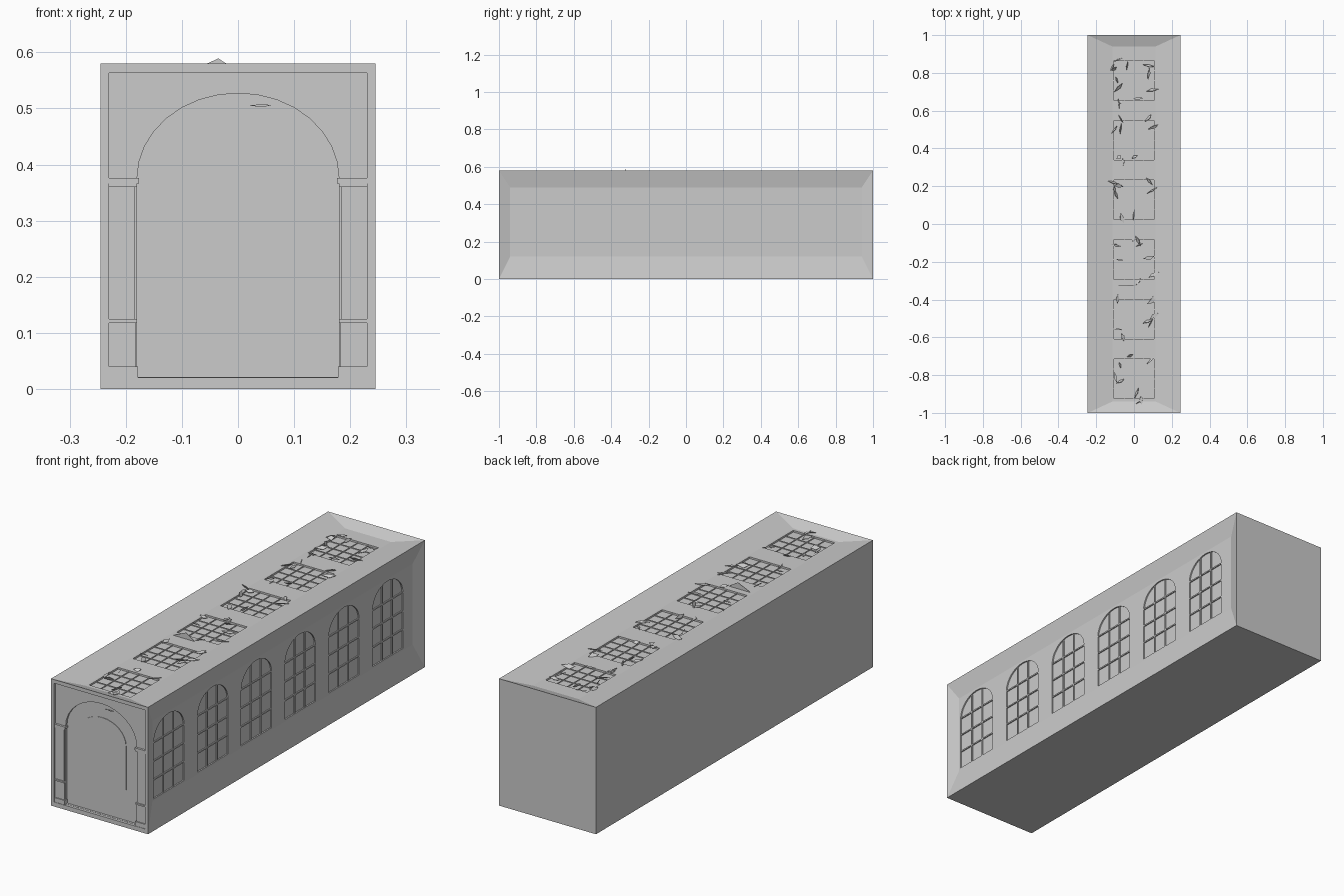
import bpy, bmesh, math, random
from mathutils import Matrix, Vector

old = bpy.data.objects.get("Cube")
if old:
    bpy.data.objects.remove(old, do_unlink=True)

GREY = (0.6, 0.6, 0.6, 1)
stone = bpy.data.materials.new("stone grey")
stone.use_nodes = True
stone.diffuse_color = GREY
for node in stone.node_tree.nodes:
    if node.type == 'BSDF_PRINCIPLED':
        node.inputs["Base Color"].default_value = GREY

W, L, H = 0.245, 1.0, 0.58          # half width, half length, height
DIP = 0.02                          # how far the wall and roof sink inwards
WALL, ROOF = W - DIP, H - DIP
BAYS = [-0.82 + 0.316 * i for i in range(6)]


def finish(name, bm):
    bmesh.ops.recalc_face_normals(bm, faces=bm.faces)
    mesh = bpy.data.meshes.new(name)
    bm.to_mesh(mesh)
    bm.free()
    mesh.materials.append(stone)
    ob = bpy.data.objects.new(name, mesh)
    bpy.context.collection.objects.link(ob)
    return ob


def add_box(bm, x, y, z):
    """Add a box given its (low, high) range on each axis."""
    size = Vector([r[1] - r[0] for r in (x, y, z)])
    mid = Vector([(r[1] + r[0]) / 2 for r in (x, y, z)])
    m = Matrix.Translation(mid) @ Matrix.Diagonal((*size, 1))
    bmesh.ops.create_cube(bm, size=1, matrix=m)


def add_prism(bm, profile, axis, a, b, matrix=Matrix()):
    """Extrude a 2D profile along x, y or z."""
    place = {'x': lambda u, v, d: (d, u, v), 'y': lambda u, v, d: (u, d, v),
             'z': lambda u, v, d: (u, v, d)}[axis]
    lo = [bm.verts.new(matrix @ Vector(place(u, v, a))) for u, v in profile]
    hi = [bm.verts.new(matrix @ Vector(place(u, v, b))) for u, v in profile]
    bm.faces.new(lo)
    bm.faces.new(hi)
    for i in range(len(lo)):
        j = (i + 1) % len(lo)
        bm.faces.new((lo[i], lo[j], hi[j], hi[i]))


def arch(mid, half, base, spring, rise, steps=16):
    """Outline of a round-headed opening."""
    pts = [(mid - half, base), (mid + half, base)]
    for i in range(steps + 1):
        t = math.pi * i / steps
        pts.append((mid + half * math.cos(t), spring + rise * math.sin(t)))
    return pts


def cut(target, bm):
    """Subtract a cutter from the target and discard it."""
    cutter = finish("cutter", bm)
    cutter.hide_render = True
    mod = target.modifiers.new("cut", 'BOOLEAN')
    mod.operation, mod.solver, mod.object = 'DIFFERENCE', 'EXACT', cutter
    bpy.context.view_layer.objects.active = target
    bpy.ops.object.modifier_apply(modifier="cut")
    bpy.data.objects.remove(cutter, do_unlink=True)


def sink(bm, direction, low, high):
    """Inset the face on one side and move it to the given inner rectangle."""
    face = max(bm.faces, key=lambda f: f.normal.dot(direction))
    bmesh.ops.inset_individual(bm, faces=[face], thickness=0.05)
    mid = face.calc_center_median()
    for v in face.verts:
        v.co = [high[i] if v.co[i] > mid[i] else low[i] for i in range(3)]


# Hall body, its window wall and roof sinking gently from the edges
bm = bmesh.new()
add_box(bm, (-W, W), (-L, L), (0, H))
bm.normal_update()
sink(bm, Vector((1, 0, 0)), (WALL, -0.94, 0.12), (WALL, 0.94, 0.49))
sink(bm, Vector((0, 0, 1)), (-0.115, -0.94, ROOF), (0.115, 0.94, ROOF))
hall = finish("hall_body", bm)

# Front recess, then the archway within it
bm = bmesh.new()
add_box(bm, (-0.23, 0.23), (-L - 0.05, -L + 0.012), (0.02, 0.563))
cut(hall, bm)
bm = bmesh.new()
add_prism(bm, arch(0, 0.18, 0.021, 0.375, 0.152), 'y', -L - 0.05, -L + 0.022)
cut(hall, bm)

# Window and skylight openings
bm = bmesh.new()
for y in BAYS:
    add_prism(bm, arch(y, 0.11, 0.13, 0.385, 0.095), 'x', WALL - 0.006, W + 0.05)
    add_box(bm, (-0.105, 0.105), (y - 0.105, y + 0.105), (ROOF - 0.008, H + 0.05))
cut(hall, bm)

# Window glazing bars
bm = bmesh.new()
t = 0.003
for y in BAYS:
    depth = (WALL - 0.007, WALL - 0.001)
    for side in (-1, 1):
        c = y + side * 0.036
        add_box(bm, depth, (c - t, c + t), (0.13, 0.473))
    for z in (0.215, 0.3, 0.385):
        add_box(bm, depth, (y - 0.11, y + 0.11), (z - t, z + t))
finish("window_bars", bm)

# Skylight glazing bars
bm = bmesh.new()
t = 0.002
for y in BAYS:
    depth = (ROOF - 0.009, ROOF - 0.005)
    for k in (-1, 0, 1):
        c = k * 0.052
        add_box(bm, (c - t, c + t), (y - 0.105, y + 0.105), depth)
        add_box(bm, (-0.105, 0.105), (y + c - t, y + c + t), depth)
finish("skylight_bars", bm)

# Faint raised panel inside the archway
bm = bmesh.new()
add_prism(bm, arch(0, 0.12, 0.16, 0.36, 0.1), 'y', -L + 0.0198, -L + 0.023)
finish("archway_panel", bm)

# Pilasters: inner edge, height range and distance behind the front
bm = bmesh.new()
PARTS = [(0.178, 0.02, 0.04, 0.002), (0.183, 0.04, 0.118, 0.007),
         (0.180, 0.118, 0.125, 0.002), (0.184, 0.125, 0.36, 0.008),
         (0.180, 0.36, 0.366, 0.004), (0.176, 0.366, 0.376, 0.002)]
for side in (-1, 1):
    for inner, z0, z1, back in PARTS:
        xs = sorted((side * inner, side * 0.23))
        add_box(bm, xs, (-L + back, -L + 0.023), (z0, z1))
finish("pilasters", bm)

# Broken glass standing and lying around the skylights
random.seed(7)
bm = bmesh.new()


def add_shard(place, length, width):
    kite = [(-length / 2, 0), (length * 0.1, -width / 2),
            (length / 2, width * 0.2), (0, width / 2)]
    add_prism(bm, kite, 'z', -0.001, 0.001, place)


for i, y in enumerate(BAYS):
    for k in range(12 if i == 5 else 8):
        edge = random.choice((-1, 1)) * random.uniform(0.07, 0.125)
        along = random.uniform(-0.1, 0.1)
        x, dy = (edge, along) if k % 2 else (along, edge)
        place = (Matrix.Translation((x, y + dy, ROOF + 0.005))
                 @ Matrix.Rotation(random.uniform(0, math.tau), 4, 'Z')
                 @ Matrix.Rotation(random.uniform(-1.2, 1.2), 4, 'X'))
        add_shard(place, random.uniform(0.03, 0.065), random.uniform(0.01, 0.024))
# One narrow splinter on the front
add_shard(Matrix.Translation((0.04, -L + 0.016, 0.505))
          @ Matrix.Rotation(math.pi / 2, 4, 'X'), 0.042, 0.005)
finish("glass_shards", bm)

# Large upright splinter on the roof
bm = bmesh.new()
add_prism(bm, [(-0.1, ROOF), (0.01, ROOF), (-0.035, H + 0.009)], 'y', -0.326, -0.324)
finish("roof_splinter", bm)
